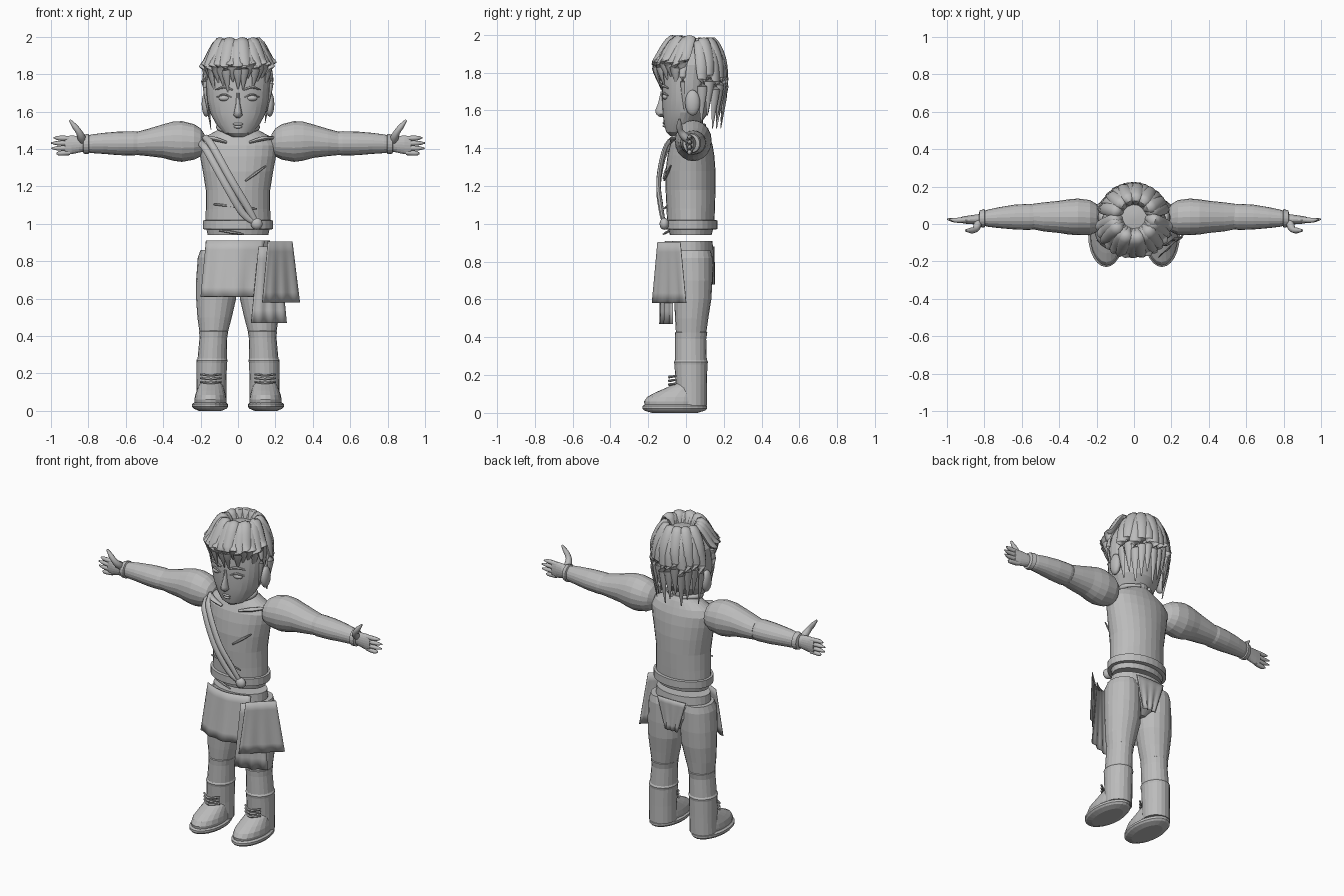
import bpy, bmesh, math
from mathutils import Vector as V

grey = bpy.data.materials.new("plain_grey")
grey.diffuse_color = (0.5, 0.5, 0.5, 1)


def finish(name, bm, smooth=None):
    bmesh.ops.recalc_face_normals(bm, faces=bm.faces)
    me = bpy.data.meshes.new(name)
    bm.to_mesh(me)
    bm.free()
    me.materials.append(grey)
    ob = bpy.data.objects.new(name, me)
    bpy.context.collection.objects.link(ob)
    if smooth:
        bpy.ops.object.select_all(action='DESELECT')
        ob.select_set(True)
        bpy.context.view_layer.objects.active = ob
        bpy.ops.object.shade_smooth_by_angle(angle=math.radians(smooth))
    return ob


def loft(name, rings, n=20, smooth=None):
    """Skin through rings of (centre, u, v)."""
    bm = bmesh.new()
    loops = []
    for c, u, v in rings:
        loops.append([bm.verts.new(c + u * math.cos(2 * math.pi * i / n) + v * math.sin(2 * math.pi * i / n))
                      for i in range(n)])
    for a, b in zip(loops, loops[1:]):
        for i in range(n):
            j = (i + 1) % n
            bm.faces.new((a[i], a[j], b[j], b[i]))
    bm.faces.new(loops[0])
    bm.faces.new(loops[-1])
    return finish(name, bm, smooth)


def column(name, rows, x=0.0, n=20, smooth=None):
    """Upright body part, rows of (z, dx, y, rx, ry)."""
    return loft(name, [(V((x + dx, y, z)), V((rx, 0, 0)), V((0, ry, 0)))
                       for z, dx, y, rx, ry in rows], n, smooth)


def sample(pts, steps):
    """Catmull-Rom curve through the points."""
    p = [V(q) for q in pts]
    p = [2 * p[0] - p[1]] + p + [2 * p[-1] - p[-2]]
    out = []
    for i in range(1, len(p) - 2):
        a, b, c, d = p[i - 1:i + 3]
        for k in range(steps):
            t = k / steps
            out.append(0.5 * (2 * b + (c - a) * t + (2 * a - 5 * b + 4 * c - d) * t * t
                              + (3 * b - a - 3 * c + d) * t ** 3))
    return out + [p[-2]]


def tube(name, pts, radii, flat=1.0, ref=(0, 0, 1), n=8, steps=4, smooth=50):
    path = sample(pts, steps)
    rings = []
    for i, c in enumerate(path):
        t = (path[min(i + 1, len(path) - 1)] - path[max(i - 1, 0)]).normalized()
        u = t.cross(V(ref)).normalized()
        f = i / (len(path) - 1) * (len(radii) - 1)
        k = min(int(f), len(radii) - 2)
        r = radii[k] + (radii[k + 1] - radii[k]) * (f - k)
        rings.append((c, u * r, t.cross(u) * r * flat))
    return loft(name, rings, n, smooth)


def ball(name, c, r, seg=14):
    bm = bmesh.new()
    bmesh.ops.create_uvsphere(bm, u_segments=seg, v_segments=seg // 2 + 1, radius=1)
    for v in bm.verts:
        v.co = V(c) + V(a * b for a, b in zip(v.co, r))
    return finish(name, bm, 60)


def cloth(name, tl, tr, bl, br, bow=0.0, ripple=0.006):
    """Hanging sheet between four corners, bowed forward, rippling to the hem."""
    bm = bmesh.new()
    w, h = 16, 6
    g = []
    for j in range(h + 1):
        t = j / h
        l, r = V(tl).lerp(V(bl), t), V(tr).lerp(V(br), t)
        row = []
        for i in range(w + 1):
            s = i / w
            co = l.lerp(r, s)
            co.y -= bow * math.sin(math.pi * s) - ripple * t * math.sin(s * 19)
            row.append(bm.verts.new(co))
        g.append(row)
    for j in range(h):
        for i in range(w):
            bm.faces.new((g[j][i], g[j][i + 1], g[j + 1][i + 1], g[j + 1][i]))
    ob = finish(name, bm, 40)
    m = ob.modifiers.new("thickness", 'SOLIDIFY')
    m.thickness = 0.004
    m.offset = 0


# Torso, belt, hips
column("torso", [(.94, 0, .025, .162, .11), (1.0, 0, .025, .175, .125), (1.08, 0, .025, .172, .128),
                 (1.18, 0, .024, .172, .132), (1.28, 0, .024, .188, .132), (1.36, 0, .026, .203, .124),
                 (1.42, 0, .028, .21, .112), (1.46, 0, .03, .185, .095), (1.495, 0, .03, .12, .08),
                 (1.52, 0, .03, .075, .065)], n=28)
column("neck", [(1.47, 0, .02, .075, .07), (1.6, 0, .02, .07, .07)])
column("belt", [(.97, 0, .025, .175, .13), (.972, 0, .025, .187, .142), (1.018, 0, .025, .187, .142),
                (1.02, 0, .025, .172, .127)], n=28)
ball("belt_buckle", (.1, -.115, 1.0), (.032, .025, .032))
column("hips", [(.91, 0, .025, .172, .115), (.84, 0, .025, .178, .12), (.77, 0, .03, .165, .115),
                (.7, 0, .04, .09, .08), (.67, 0, .045, .03, .04)], n=28)

# Chest strap, seams and collar
for k in (-1, 1):
    d = k * .014
    tube("chest_strap", [(-.19 + d, -.03, 1.45 + d), (-.15 + d, -.105, 1.4 + d), (-.05 + d, -.145, 1.22 + d),
                         (.04 + d, -.13, 1.07 + d), (.1, -.115, 1.0)], [.017, .02, .02, .014], .6, (0, 1, 0))
for a, b in (((.04, -.115, 1.23), (.15, -.08, 1.31)), ((-.13, -.08, 1.105), (.1, -.115, 1.08)),
             ((-.1, -.085, .965), (.03, -.12, .945)), ((-.1, -.1, 1.3), (-.05, -.12, 1.24))):
    tube("shirt_seam", [a, b], [.005, .008, .004], n=6, ref=(0, 1, 0))

# Hanging cloths
cloth("front_apron", (-.17, -.06, .91), (.14, -.07, .91), (-.2, -.09, .61), (.13, -.1, .61), .045)
cloth("side_cloth", (.16, -.15, .905), (.29, -.03, .905), (.13, -.18, .58), (.33, 0, .58), .0)
cloth("long_cloth", (.11, -.13, .88), (.22, -.07, .88), (.07, -.14, .47), (.26, -.07, .47), .01)
cloth("back_flap", (-.1, .145, .88), (.1, .145, .88), (-.04, .14, .68), (.05, .14, .68), -.005)

for s in (-1, 1):
    # Legs and boots
    def leg(name, rows, n=20):
        column(name, [(z, s * dx, y, rx, ry) for z, dx, y, rx, ry in rows], 0, n)
    leg("thigh", [(.86, .12, .035, .08, .095), (.82, .115, .03, .1, .11), (.7, .115, .035, .109, .105),
                  (.6, .117, .036, .107, .098), (.5, .125, .03, .092, .088), (.42, .13, .027, .076, .08),
                  (.4, .13, .027, .07, .076)])
    leg("boot_shaft", [(.43, .13, .027, .07, .078), (.425, .13, .027, .078, .086), (.39, .132, .025, .074, .082),
                       (.28, .138, .026, .078, .084), (.27, .139, .026, .084, .09),
                       (.255, .14, .026, .081, .087), (.15, .142, .028, .08, .083), (.04, .143, .028, .081, .082)])
    leg("foot", [(.03, .147, -.062, .083, .155), (.06, .147, -.062, .086, .16), (.085, .147, -.055, .082, .15),
                 (.11, .146, -.035, .074, .122), (.135, .145, -.01, .066, .09), (.16, .144, .01, .05, .06)])
    leg("sole", [(0, .149, -.06, .06, .12), (.012, .149, -.06, .088, .16), (.022, .149, -.06, .096, .17),
                 (.036, .149, -.06, .096, .17), (.045, .149, -.06, .085, .158)], 24)
    for z in (.155, .175, .195):
        tube("boot_lace", [(s * .09, -.055, z), (s * .145, -.088, z - .005), (s * .2, -.055, z)],
             [.006, .008, .006], n=6)

    # Arm with puffed sleeve, forearm and cuff
    def arm(name, rows):
        loft(name, [(V((s * x, y, z)), V((0, ry, 0)), V((0, 0, rz))) for x, y, z, ry, rz in rows], 20)
    arm("upper_sleeve", [(.18, .03, 1.43, .045, .05), (.2, .032, 1.435, .075, .075), (.235, .035, 1.438, .093, .095),
                         (.3, .038, 1.44, .098, .109), (.35, .038, 1.442, .094, .104), (.4, .038, 1.442, .086, .09),
                         (.48, .038, 1.435, .078, .073), (.54, .04, 1.43, .068, .062)])
    arm("forearm", [(.5, .038, 1.432, .06, .058), (.56, .038, 1.43, .07, .065), (.64, .037, 1.43, .066, .063),
                    (.72, .034, 1.43, .056, .056), (.78, .031, 1.428, .046, .05), (.8, .03, 1.427, .04, .046)])
    arm("wrist_cuff", [(.795, .03, 1.427, .04, .044), (.8, .03, 1.427, .05, .054),
                       (.825, .028, 1.425, .044, .05), (.83, .028, 1.425, .03, .036)])
    arm("palm", [(.81, .027, 1.425, .028, .036), (.85, .024, 1.425, .026, .044),
                 (.89, .022, 1.422, .022, .05), (.925, .022, 1.42, .016, .048)])
    for i, tip in enumerate((.985, 1.0, .998, .97)):
        z = 1.456 - .025 * i
        tube("finger", [(s * .9, .022, z), (s * .95, .02, z + .002 - .002 * i), (s * tip, .026, z + .004 - .003 * i)],
             [.014, .014, .012, .004])
    tube("thumb", [(s * .83, .015, 1.44), (s * .81, -.01, 1.48), (s * .85, -.03, 1.49), (s * .885, -.04, 1.52),
                   (s * .9, -.035, 1.555)][::2], [.02, .022, .017, .015, .006], ref=(0, 1, 0))

    # Collar ends, ear, eye and brow
    tube("collar_fold", [(s * .06, -.075, 1.435), (s * .13, -.065, 1.455), (s * .19, -.01, 1.46)],
         [.01, .018, .012], .7)
    tube("neck_scarf", [(0, -.07, 1.49), (s * .08, -.035, 1.505), (s * .1, .03, 1.52), (s * .03, .1, 1.52)],
         [.012, .016, .016, .01])
    ball("ear", (s * .17, .035, 1.64), (.025, .04, .068))
    ball("eye", (s * .073, -.108, 1.672), (.032, .018, .016))
    tube("eyelid", [(s * .035, -.125, 1.675), (s * .075, -.122, 1.692), (s * .115, -.095, 1.678)],
         [.004, .007, .004], n=6)
    tube("eyebrow", [(s * .03, -.13, 1.715), (s * .075, -.122, 1.73), (s * .12, -.095, 1.717)],
         [.006, .009, .004], n=6)

# Head, nose and mouth
column("head", [(1.465, 0, -.055, .03, .03), (1.485, 0, -.045, .075, .06), (1.53, 0, -.02, .115, .097),
                (1.59, 0, -.002, .148, .122), (1.66, 0, .003, .165, .13), (1.76, 0, .008, .174, .136),
                (1.84, 0, .015, .17, .135), (1.9, 0, .025, .14, .115), (1.935, 0, .035, .085, .075),
                (1.945, 0, .04, .02, .02)], n=28, smooth=12)
column("nose", [(1.565, 0, -.125, .008, .015), (1.58, 0, -.132, .024, .028), (1.6, 0, -.134, .02, .03),
                (1.64, 0, -.126, .012, .022), (1.7, 0, -.122, .008, .012)], n=10, smooth=50)
for z, r in ((1.533, .03), (1.518, .024)):
    ball("lip", (0, -.112, z), (r, .012, .008), 10)


# Hair locks radiating from the crown
def lock(name, deg, tip, top, sweep, r, reach=1.0):
    pts = []
    for q, z, tw in ((.35, 1.925, 0), (.62, top, .2), (.97, top - .1, .55), (1.05 * reach, (top + tip) / 2 - .02, .8),
                     (.9 * reach, tip, 1)):
        a = math.radians(deg + sweep * tw)
        ry = .185 if math.sin(a) > 0 else .17
        pts.append((.173 * q * math.cos(a), .015 + .035 * (1 - q) + ry * q * math.sin(a), z))
    tube(name, pts, [.01, r * .95, r * 1.05, r, r * .75, .003], .55, (0.01, 0.02, 1), n=8, steps=4)


for i in range(15):
    d = 182 + 176 * i / 14
    lock("fringe_lock", d, 1.73 + .03 * math.sin(i * 2.3) + (.02 if i > 8 else 0), 1.965 + .008 * (i % 3),
         12 * math.cos(math.radians(d - 180)), .034)
for i in range(12):
    d = 22 + 136 * i / 11
    lock("back_lock", d, 1.54 + .04 * math.sin(i * 2.1), 1.955 + .015 * (i % 2), 0, .033)
for d, tip in ((192, 1.56), (-10, 1.6)):
    lock("side_lock", d, tip, 1.94, 0, .018)
